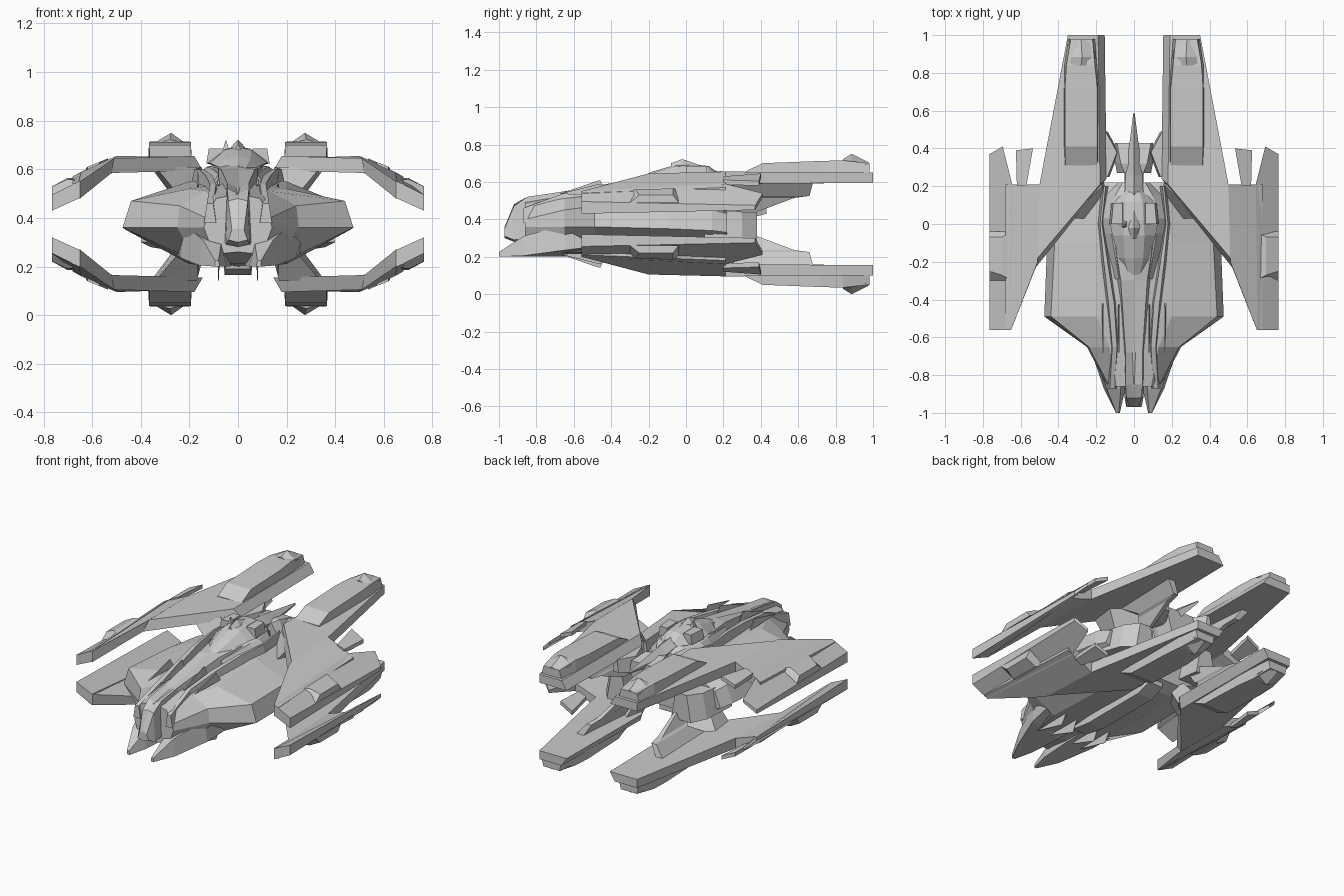
import bpy, bmesh

MID = 0.375  # height of the plane that splits upper and lower wings


def skin(name, rings, mx=False, mz=False):
    """Closed solid through equal-length rings of 3D points, with optional mirrors."""
    bm = bmesh.new()
    loops = [[bm.verts.new((x, y, z - MID)) for x, y, z in r] for r in rings]
    n = len(loops[0])
    for a, b in zip(loops, loops[1:]):
        for i in range(n):
            bm.faces.new((a[i], a[(i + 1) % n], b[(i + 1) % n], b[i]))
    bm.faces.new(loops[0][::-1])
    bm.faces.new(loops[-1])
    bmesh.ops.recalc_face_normals(bm, faces=bm.faces)
    me = bpy.data.meshes.new(name)
    bm.to_mesh(me)
    bm.free()
    ob = bpy.data.objects.new(name, me)
    ob.location.z = MID
    bpy.context.collection.objects.link(ob)
    if mx or mz:
        m = ob.modifiers.new("Mirror", 'MIRROR')
        m.use_axis = (mx, False, mz)
        m.use_mirror_merge = False
    return ob


def loft(name, secs, sym=True, **kw):
    """Sections are (y, [(x, z), ...]); sym completes half sections across x = 0."""
    rings = []
    for y, p in secs:
        pts = p + [(-x, z) for x, z in reversed(p) if x > 0] if sym else p
        rings.append([(x, y, z) for x, z in pts])
    return skin(name, rings, **kw)


def plate(name, top, thick, **kw):
    return skin(name, [top, [(x, y, z - thick) for x, y, z in top]], **kw)


def box_loft(name, secs, **kw):
    """Sections are (y, x0, x1, z0, z1, top inset)."""
    return loft(name, [(y, [(a, c), (b, c), (b - t, d), (a + t, d)])
                       for y, a, b, c, d, t in secs], sym=False, **kw)


QUAD = dict(mx=True, mz=True)

# Four wings: flat inner panel with bevelled leading edge
skin("wing_inner", [
    [(.19, 1, .65), (.35, 1, .65), (.5, .21, .655), (.51, -.18, .645), (.18, .21, .655)],
    [(.155, 1, .595), (.35, 1, .595), (.5, .21, .59), (.52, -.23, .585), (.145, .24, .595)]], **QUAD)
# Drooping outer panel, swept to a thin trailing tip
skin("wing_outer", [
    [(.5, .21, .655), (.51, -.2, .645), (.65, -.56, .55), (.68, -.56, .54), (.68, .21, .57),
     (.645, .21, .59)],
    [(.5, .21, .59), (.52, -.23, .585), (.65, -.56, .48), (.68, -.56, .475), (.68, .21, .52),
     (.645, .21, .54)]], **QUAD)
skin("wing_tip", [
    [(.645, .21, .59), (.655, -.56, .55), (.765, -.56, .495), (.765, .37, .475), (.695, .41, .54)],
    [(.645, .21, .54), (.655, -.56, .48), (.765, -.56, .43), (.765, .37, .45), (.695, .41, .52)]],
    **QUAD)
# Small trailing fin
plate("trailing_fin", [(.62, .20, .61), (.625, .39, .605), (.535, .40, .645), (.57, .20, .63)],
      .025, **QUAD)
# Wingtip cannon housing
skin("tip_cannon", [
    [(.645, -.3, .55), (.765, -.3, .49), (.765, -.04, .49), (.65, -.04, .56)],
    [(.70, -.27, .56), (.765, -.25, .53), (.765, -.07, .53), (.70, -.07, .565)]], **QUAD)

# Engine pods on the wings
box_loft("engine_pod", [(.31, .19, .365, .64, .652, .002), (.41, .19, .37, .64, .70, .004),
                        (.72, .19, .37, .64, .712, .004), (.84, .195, .37, .64, .715, .012),
                        (.98, .205, .35, .64, .70, .015)], **QUAD)
loft("pod_crest", [(.84, [(.21, .705), (.35, .705), (.28, .722)]),
                   (.885, [(.205, .70), (.35, .70), (.275, .75)]),
                   (.975, [(.22, .69), (.34, .69), (.28, .705)])], sym=False, **QUAD)
# Leaning pylons tapering from each wing toward the hull
skin("wing_pylon", [
    [(.30, .22, .6), (.31, .68, .6), (.26, .68, .6), (.22, .22, .6)],
    [(.25, .34, .525), (.25, .66, .525), (.215, .66, .525), (.205, .34, .525)],
    [(.235, .32, .515), (.235, .58, .515), (.205, .58, .515), (.195, .32, .515)],
    [(.20, .28, .44), (.20, .38, .44), (.18, .38, .44), (.17, .28, .44)]], **QUAD)
skin("wing_root", [
    [(.17, .2, .61), (.34, .03, .61), (.36, .2, .61), (.2, .34, .61)],
    [(.14, .15, .5), (.24, .03, .49), (.27, .15, .49), (.17, .25, .5)]], **QUAD)

# Central hull
loft("hull", [
    (-.86, [(0, .50), (.09, .48), (.13, .40), (.14, .36), (.10, .25), (0, .26)]),
    (-.65, [(0, .53), (.13, .51), (.24, .45), (.25, .36), (.17, .22), (0, .21)]),
    (-.49, [(0, .55), (.20, .52), (.44, .47), (.475, .36), (.20, .225), (0, .20)]),
    (-.10, [(0, .57), (.20, .55), (.42, .46), (.46, .35), (.20, .21), (0, .20)]),
    (.14, [(0, .57), (.17, .55), (.39, .45), (.43, .34), (.18, .21), (0, .20)]),
    (.22, [(0, .55), (.14, .53), (.36, .43), (.40, .33), (.15, .24), (0, .24)])])
# Rear side nacelles
box_loft("rear_nacelle", [(.1, .16, .40, .30, .45, .03), (.30, .16, .36, .28, .44, .03),
                          (.38, .16, .30, .27, .44, .03)], mx=True)

# Slanted nose spine with a grooved top
loft("nose_spine", [
    (-.97, [(0, .36), (.025, .35), (.04, .31), (0, .30)]),
    (-.92, [(0, .48), (.04, .47), (.05, .29), (0, .28)]),
    (-.85, [(0, .50), (.045, .52), (.055, .30), (0, .28)]),
    (-.68, [(0, .52), (.045, .545), (.07, .40), (0, .30)]),
    (-.30, [(0, .61), (.07, .60), (.10, .50), (0, .40)]),
    (-.10, [(0, .64), (.10, .61), (.13, .50), (0, .40)])])
# Raised rails beside the spine
box_loft("spine_rail", [(-.87, .09, .14, .38, .46, .012), (-.65, .075, .13, .44, .54, .015),
                        (-.42, .085, .155, .48, .575, .02), (-.2, .12, .18, .5, .60, .02),
                        (.0, .15, .20, .5, .60, .02), (.2, .13, .18, .5, .61, .02)], mx=True)
# Lower jaw prongs
loft("jaw_prong", [
    (-1.0, [(.075, .20), (.095, .20), (.095, .225), (.08, .225)]),
    (-.87, [(.045, .20), (.16, .205), (.145, .31), (.07, .29)]),
    (-.65, [(.03, .20), (.235, .235), (.22, .37), (.05, .34)]),
    (-.45, [(.03, .20), (.26, .26), (.28, .36), (.05, .36)])], sym=False, mx=True)

# Thin blade fins above and below the fuselage
for i, x in enumerate((.08, .165)):
    z = .16 if i else .14
    skin("blade_fin_%d" % (i + 1), [
        [(x - .004, -.68, .215), (x - .004, -.42, .22), (x - .001, -.46, z)],
        [(x + .004, -.68, .215), (x + .004, -.42, .22), (x + .001, -.46, z)]], **QUAD)
# Belly block
loft("belly_block", [(-.5, [(.05, .22), (.05, .19)]), (-.35, [(.06, .22), (.055, .165)]),
                     (.1, [(.06, .22), (.055, .165)]), (.2, [(.05, .25), (.05, .2)])])

# Cockpit collar and faceted canopy
loft("cockpit_collar", [
    (-.29, [(0, .59), (.08, .58), (.11, .53), (0, .52)]),
    (-.05, [(0, .63), (.12, .61), (.17, .55), (0, .52)]),
    (.03, [(0, .64), (.13, .61), (.19, .56), (0, .52)]),
    (.15, [(0, .63), (.10, .61), (.15, .55), (0, .52)]),
    (.22, [(0, .60), (.06, .59), (.08, .54), (0, .52)])])
loft("canopy", [
    (-.27, [(0, .615), (.03, .605), (.04, .58), (0, .57)]),
    (-.18, [(0, .655), (.05, .64), (.08, .61), (0, .57)]),
    (-.06, [(0, .69), (.055, .68), (.115, .625), (0, .58)]),
    (.02, [(0, .695), (.05, .685), (.13, .625), (0, .58)]),
    (.12, [(0, .685), (.045, .68), (.10, .62), (0, .58)]),
    (.17, [(0, .65), (.03, .64), (.05, .62), (0, .58)])])
# Canopy side lights
box_loft("canopy_light", [(.0, .05, .13, .625, .685, .01), (.11, .05, .12, .625, .685, .01)],
         mx=True)
# Dorsal fin running into the tail spike
loft("tail_spike", [
    (-.08, [(0, .70), (.015, .68), (0, .66)]),
    (-.02, [(0, .722), (.03, .69), (0, .64)]),
    (.16, [(0, .66), (.05, .62), (0, .55)]),
    (.26, [(0, .65), (.045, .60), (0, .53)]),
    (.585, [(0, .60), (.004, .595), (0, .585)])])
# Antenna on the canopy
skin("antenna", [[(-.065, -.02, .67), (-.035, -.02, .67), (-.035, .02, .67), (-.065, .02, .67)],
                 [(-.052, -.01, .718), (-.048, -.01, .718), (-.048, .0, .718), (-.052, .0, .718)]])

# Rear engine block with angled braces to the wings
loft("rear_engine", [(.27, [(.05, .60), (.09, .54), (.06, .42)]),
                     (.32, [(.07, .61), (.10, .54), (.07, .40)]),
                     (.43, [(.09, .59), (.10, .54), (.07, .43)])])
box_loft("rear_brace", [(.25, .13, .18, .50, .60, .01), (.38, .08, .18, .50, .60, .01),
                        (.49, .14, .18, .52, .60, .01)], mx=True)
box_loft("engine_link", [(.1, .0, .05, .42, .55, .01), (.32, .0, .05, .42, .55, .01)], mx=True)
